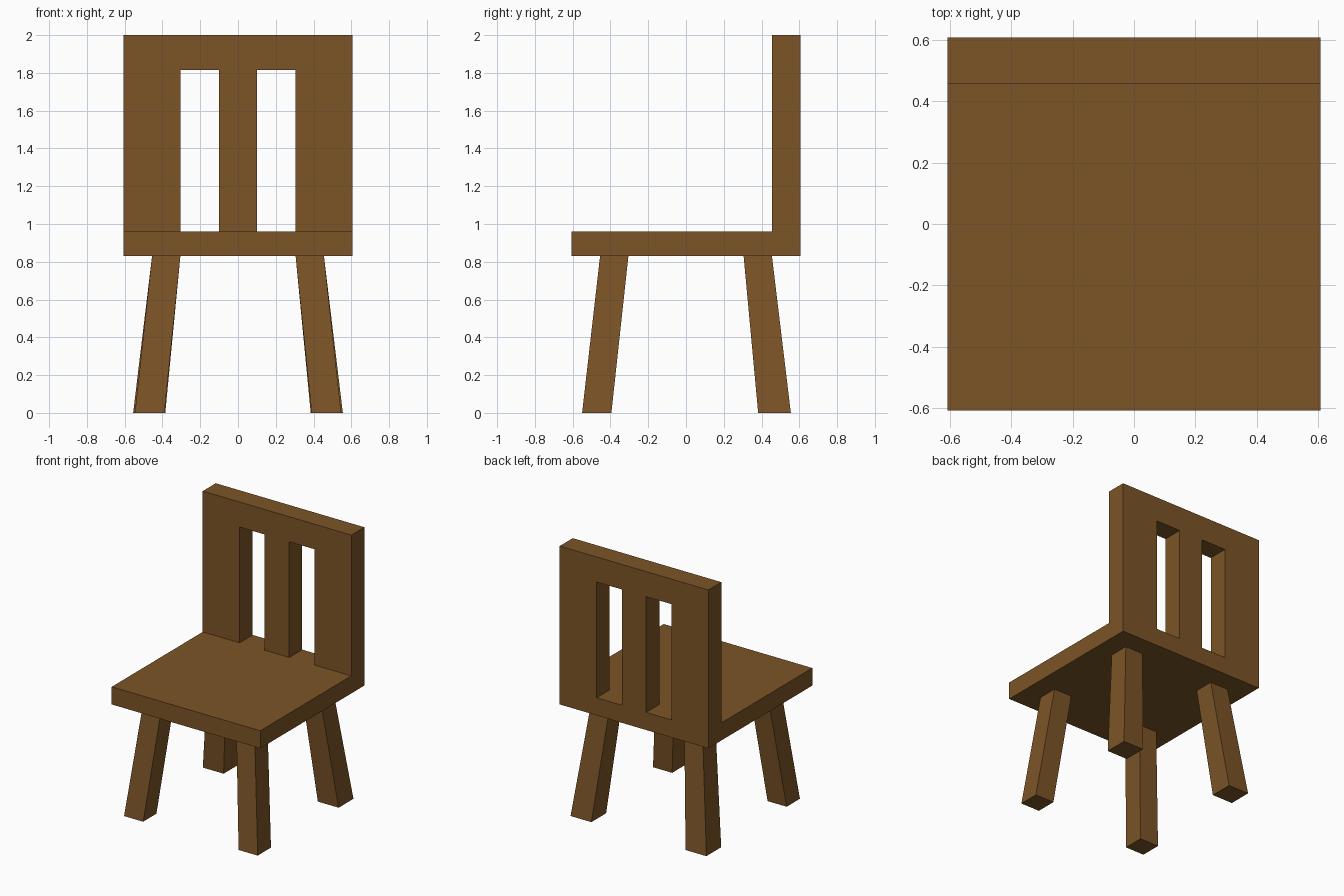
import bpy, bmesh
from itertools import product

if "Cube" in bpy.data.objects:
    bpy.data.objects.remove(bpy.data.objects["Cube"])

wood = bpy.data.materials.new("brown_wood")
wood.diffuse_color = (0.20, 0.09, 0.02, 1)
wood.use_nodes = True
wood.node_tree.nodes["Principled BSDF"].inputs["Base Color"].default_value = wood.diffuse_color


def finish(name, bm):
    bmesh.ops.remove_doubles(bm, verts=bm.verts, dist=1e-4)
    bmesh.ops.recalc_face_normals(bm, faces=bm.faces)
    mesh = bpy.data.meshes.new(name)
    bm.to_mesh(mesh)
    bm.free()
    mesh.materials.append(wood)
    obj = bpy.data.objects.new(name, mesh)
    bpy.context.collection.objects.link(obj)
    return obj


# Seat and slotted back: one solid made of grid cells, only outer faces kept
grid = ([-0.607, -0.305, -0.10, 0.10, 0.305, 0.607],
        [-0.607, 0.455, 0.607],
        [0.83, 0.96, 1.815, 2.0])


def solid(cell):
    i, j, k = cell
    if not (0 <= i < 5 and 0 <= j < 2 and 0 <= k < 3):
        return False
    return k == 0 or (j == 1 and (k == 2 or i in (0, 2, 4)))


bm = bmesh.new()
for cell in product(range(5), range(2), range(3)):
    if not solid(cell):
        continue
    for axis, side in product(range(3), (0, 1)):
        neighbour = list(cell)
        neighbour[axis] += 2 * side - 1
        if solid(neighbour):
            continue
        u, v = [a for a in range(3) if a != axis]
        corners = []
        for du, dv in ((0, 0), (1, 0), (1, 1), (0, 1)):
            idx = list(cell)
            idx[axis] += side
            idx[u] += du
            idx[v] += dv
            corners.append(bm.verts.new([grid[a][idx[a]] for a in range(3)]))
        bm.faces.new(corners)
finish("seat_and_back", bm)


# Splayed legs: square at the seat, leaning outwards to the floor
def leg(name, sx, sy, foot_x, foot_y):
    bm = bmesh.new()
    bmesh.ops.create_cube(bm, size=1)
    for v in bm.verts:
        top = v.co.z > 0
        xr, yr = ((0.305, 0.455),) * 2 if top else (foot_x, foot_y)
        v.co = (sx * xr[v.co.x > 0], sy * yr[v.co.y > 0], 0.83 if top else 0)
    # open top where the leg joins the seat
    caps = [f for f in bm.faces if f.calc_center_median().z > 0.8]
    bmesh.ops.delete(bm, geom=caps, context='FACES_ONLY')
    finish(name, bm)


for sx, side in ((-1, "left"), (1, "right")):
    leg("front_leg_" + side, sx, -1, (0.39, 0.546), (0.395, 0.55))
    leg("back_leg_" + side, sx, 1, (0.385, 0.555), (0.382, 0.555))
